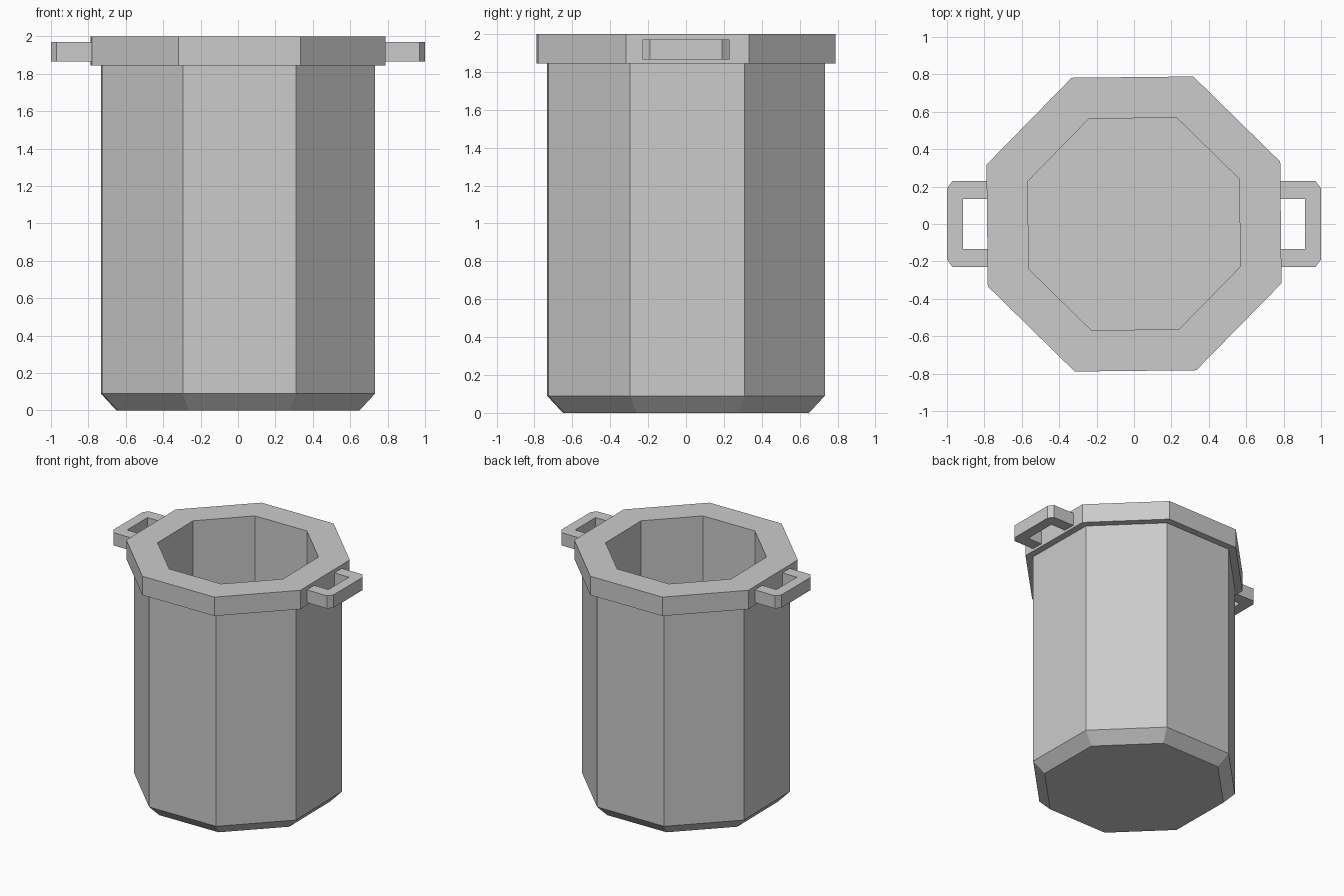
import bpy, bmesh, math

cube = bpy.data.objects.get("Cube")
if cube:
    bpy.data.objects.remove(cube)

SIDES = 8
TWIST = math.radians(23.1)   # flat sides face the axes, with a slight turn

grey = bpy.data.materials.new("plain grey")
grey.use_nodes = True
COLOUR = (0.6, 0.6, 0.6, 1)
grey.diffuse_color = COLOUR
grey.node_tree.nodes["Principled BSDF"].inputs["Base Color"].default_value = COLOUR


def finish(bm, name):
    mesh = bpy.data.meshes.new(name)
    bm.to_mesh(mesh)
    bm.free()
    mesh.materials.append(grey)
    obj = bpy.data.objects.new(name, mesh)
    bpy.context.collection.objects.link(obj)
    return obj


def lathe(name, profile, cap_start=False, cap_end=False):
    """Octagonal shell from (radius, height) points."""
    bm = bmesh.new()
    rings = []
    for r, z in profile:
        angles = [TWIST + math.tau * i / SIDES for i in range(SIDES)]
        rings.append([bm.verts.new((r * math.cos(a), r * math.sin(a), z)) for a in angles])
    for low, high in zip(rings, rings[1:]):
        for i in range(SIDES):
            j = (i + 1) % SIDES
            bm.faces.new((low[i], low[j], high[j], high[i]))
    if cap_start:
        bm.faces.new(rings[0][::-1])
    if cap_end:
        bm.faces.new(rings[-1])
    return finish(bm, name)


def handle(name, side):
    """C-shaped grip with chamfered outer corners; side is +1 or -1."""
    half = [(0.77, 0.23), (0.97, 0.23), (1.0, 0.19)]
    hole = [(0.915, 0.133), (0.77, 0.133)]
    upper = half[::-1] + hole[::-1]
    outline = ([(x, y) for x, y in half] + [(x, -y) for x, y in half[::-1]]
               + [(x, -y) for x, y in hole[::-1]] + hole)
    bm = bmesh.new()
    face = bm.faces.new([bm.verts.new((side * x, side * y, 1.865)) for x, y in outline])
    grown = bmesh.ops.extrude_face_region(bm, geom=[face])
    top = [g for g in grown["geom"] if isinstance(g, bmesh.types.BMVert)]
    bmesh.ops.translate(bm, verts=top, vec=(0, 0, 0.105))
    bmesh.ops.recalc_face_normals(bm, faces=bm.faces)
    return finish(bm, name)


# Outer wall with bevelled foot
lathe("body", [(0.70, 0), (0.79, 0.09), (0.79, 1.845)], cap_start=True)
# Overhanging lip around the opening
lathe("rim", [(0.79, 1.845), (0.85, 1.845), (0.85, 2.0), (0.612, 2.0)])
# Inner wall and floor
lathe("inside", [(0.612, 2.0), (0.612, 0.12)], cap_end=True)
# Side grips
handle("left_handle", 1)
handle("right_handle", -1)
